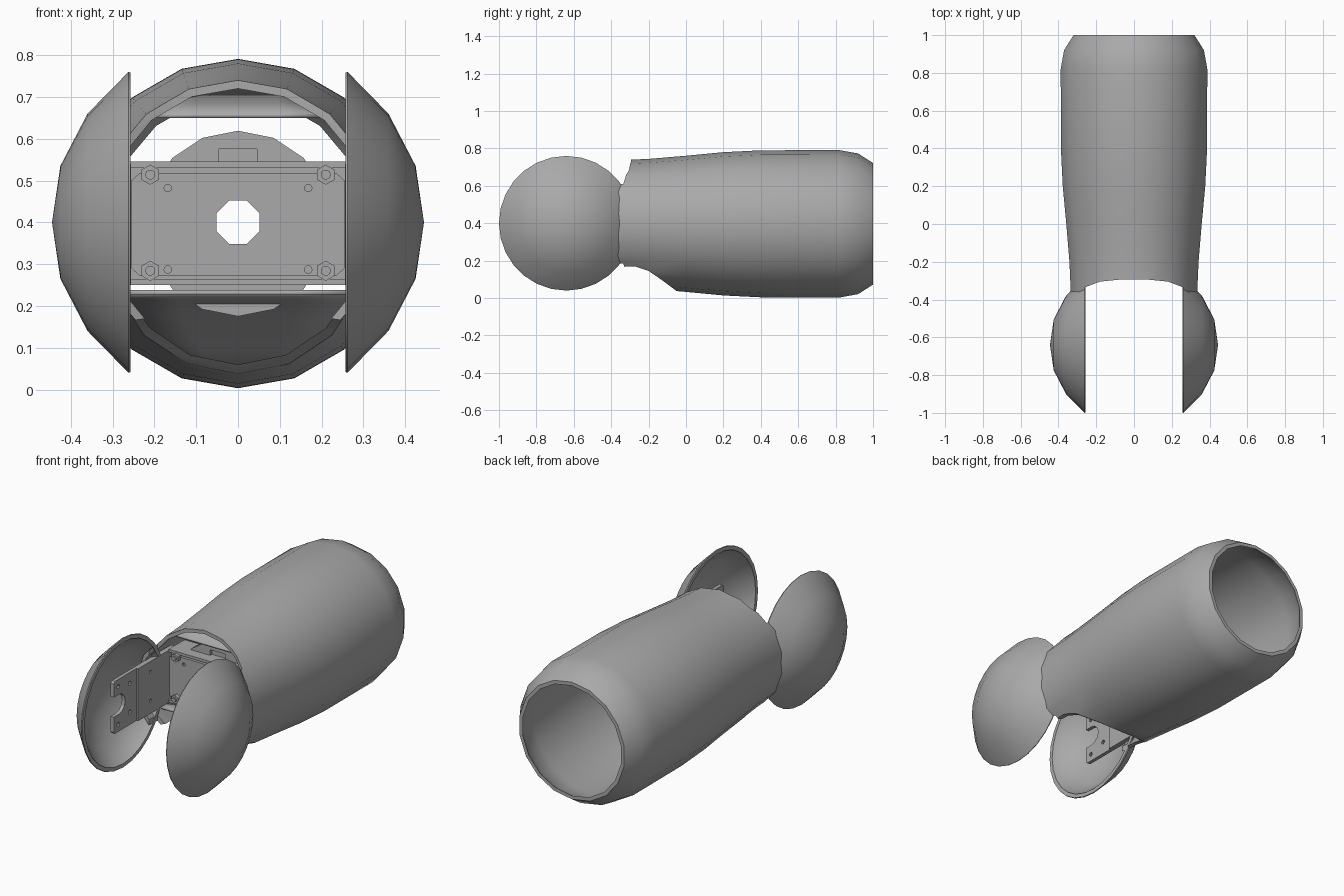
import bpy, bmesh, math
from mathutils import Matrix, Vector

cube = bpy.data.objects.get("Cube")
if cube:
    bpy.data.objects.remove(cube, do_unlink=True)

CZ = 0.397          # height of the sleeve axis
EAR_Y = -0.64       # centre of the ear domes

grey = bpy.data.materials.new("plain_grey")
grey.use_nodes = True
grey.diffuse_color = (0.4, 0.4, 0.4, 1)
grey.node_tree.nodes["Principled BSDF"].inputs["Base Color"].default_value = (0.4, 0.4, 0.4, 1)


def finish(name, bm, angle=30):
    bmesh.ops.remove_doubles(bm, verts=bm.verts, dist=0.0001)
    bmesh.ops.recalc_face_normals(bm, faces=bm.faces)
    mesh = bpy.data.meshes.new(name)
    bm.to_mesh(mesh)
    bm.free()
    mesh.materials.append(grey)
    ob = bpy.data.objects.new(name, mesh)
    bpy.context.collection.objects.link(ob)
    smooth(ob, angle)
    return ob


def smooth(ob, angle):
    bpy.ops.object.select_all(action='DESELECT')
    ob.select_set(True)
    bpy.context.view_layer.objects.active = ob
    bpy.ops.object.shade_smooth_by_angle(angle=math.radians(angle))


def lathe(name, profile, axis, centre, steps, closed=False, angle=30):
    """Spin (distance along axis, radius) points about the axis."""
    bm = bmesh.new()
    axis = Vector(axis)
    vs = [bm.verts.new(Vector(centre) + axis * t + Vector((0, 0, r))) for t, r in profile]
    edges = [bm.edges.new(p) for p in zip(vs, vs[1:])]
    if closed:
        edges.append(bm.edges.new((vs[-1], vs[0])))
    bmesh.ops.spin(bm, geom=vs + edges, cent=centre, axis=axis, angle=math.tau, steps=steps)
    return finish(name, bm, angle)


def prism(name, points, axis, lo, hi):
    """Extrude a polygon along x (points y,z), y (points x,z) or z (points x,y)."""
    def place(p, t):
        c = list(p)
        c.insert("xyz".index(axis), t)
        return c
    bm = bmesh.new()
    a = [bm.verts.new(place(p, lo)) for p in points]
    b = [bm.verts.new(place(p, hi)) for p in points]
    bm.faces.new(a)
    bm.faces.new(b[::-1])
    for i in range(len(a)):
        j = (i + 1) % len(a)
        bm.faces.new((a[i], a[j], b[j], b[i]))
    return finish(name, bm)


def ngon(u, v, r, n, turn=0.0):
    return [(u + r * math.cos(turn + math.tau * i / n),
             v + r * math.sin(turn + math.tau * i / n)) for i in range(n)]


def rect(u0, v0, u1, v1):
    return [(u0, v0), (u1, v0), (u1, v1), (u0, v1)]


def cut(ob, *cutters, angle=30):
    for c in cutters:
        mod = ob.modifiers.new("cut", 'BOOLEAN')
        mod.operation, mod.object, mod.solver = 'DIFFERENCE', c, 'EXACT'
        bpy.context.view_layer.objects.active = ob
        bpy.ops.object.modifier_apply(modifier=mod.name)
        bpy.data.objects.remove(c, do_unlink=True)
    smooth(ob, angle)


# Sleeve: hollow tapered tube, open at both ends
outer = [(-0.41, 0.338), (-0.2, 0.347), (0, 0.364), (0.2, 0.383), (0.4, 0.393),
         (0.82, 0.394), (0.92, 0.376), (1, 0.325)]
inner = [(t, r - 0.02) for t, r in reversed(outer)]
sleeve = lathe("sleeve", outer + inner, (0, 1, 0), (0, 0, CZ), 18, True, 40)
arch = [(-0.26, -1), (0.26, -1), (0.26, -0.335), (0.18, -0.305), (0.08, -0.295),
        (-0.08, -0.295), (-0.18, -0.305), (-0.26, -0.335)]
scoop = [(-0.6, -0.2), (-0.6, 0.15), (-0.37, 0.15), (-0.32, 0.17), (-0.27, 0.168),
         (-0.2, 0.145), (-0.12, 0.09), (-0.05, 0.037), (-0.03, -0.2)]
cut(sleeve, prism("arch_cutter", arch, 'z', -0.5, 1.5),
    prism("scoop_cutter", scoop, 'x', -1, 1), angle=40)


# Sloping webs inside the sleeve mouth, as wide as the bore allows
def web(name, path):
    bm = bmesh.new()
    rows = []
    for y, z, r in path:
        w = math.sqrt(r * r - (z - CZ) ** 2)
        rows.append([bm.verts.new((s * w, y, z)) for s in (-1, -0.5, 0, 0.5, 1)])
    for p, q in zip(rows, rows[1:]):
        for i in range(4):
            bm.faces.new((p[i], p[i + 1], q[i + 1], q[i]))
    ob = finish(name, bm)
    mod = ob.modifiers.new("thickness", 'SOLIDIFY')
    mod.thickness, mod.offset = 0.012, 0


web("upper_web", [(-0.28, 0.655, 0.335), (-0.1, 0.68, 0.345), (0.08, 0.735, 0.358)])
web("lower_web", [(-0.28, 0.232, 0.335), (-0.2, 0.222, 0.335), (-0.1, 0.17, 0.345),
                  (0, 0.1, 0.35), (0.08, 0.042, 0.36)])

# Ear domes: thin hollow caps facing outwards
for side, label in ((1, "left"), (-1, "right")):
    dome = [(0.445, 0), (0.425, 0.135), (0.36, 0.26), (0.262, 0.36), (0.257, 0.358),
            (0.257, 0.337), (0.265, 0.335), (0.345, 0.25), (0.405, 0.13), (0.425, 0)]
    lathe(label + "_ear", dome, (side, 0, 0), (0, EAR_Y, 0.4), 28, angle=40)

    # Bracket arm with a round notch in its free end
    notch = [(-0.665 + 0.055 * math.cos(a), 0.4 + 0.055 * math.sin(a))
             for a in (math.radians(d) for d in range(-90, 91, 30))]
    tip = [(-0.5, 0.25), (-0.7, 0.25), (-0.71, 0.26), (-0.71, 0.345)] + notch + \
          [(-0.71, 0.455), (-0.71, 0.53), (-0.7, 0.54), (-0.5, 0.54)]
    arm = prism(label + "_arm_tip", tip, 'x', side * 0.265, side * 0.285)
    cut(arm, *[prism("hole_cutter", ngon(y, z, 0.012, 10), 'x', side * 0.2, side * 0.3)
               for y, z in ((-0.67, 0.29), (-0.67, 0.5), (-0.57, 0.32), (-0.57, 0.48))])
    root = prism(label + "_arm_root", rect(-0.51, 0.25, -0.18, 0.54), 'x',
                 side * 0.256, side * 0.285)
    cut(root, *[prism("hole_cutter", ngon(-0.4, z, 0.01, 10), 'x', side * 0.2, side * 0.3)
                for z in (0.32, 0.48)])

# Cross plate with a central bore and four pilot holes
bevel = [(0.255, 0.29), (0.255, 0.5), (0.235, 0.518), (-0.235, 0.518), (-0.255, 0.5),
         (-0.255, 0.29), (-0.235, 0.272), (0.235, 0.272)]
face = prism("cross_plate", bevel, 'y', -0.235, -0.2)
back = prism("cross_plate_back", rect(-0.26, 0.25, 0.26, 0.545), 'y', -0.215, -0.18)
motor = prism("motor_mount", ngon(0, CZ, 0.222, 16, math.pi / 2), 'y', -0.18, -0.13)
for ob in (face, back, motor):
    cut(ob, prism("bore_cutter", ngon(0, 0.4, 0.056, 8, math.pi / 8), 'y', -0.5, 0))
cut(face, *[prism("pilot_cutter", ngon(x, z, 0.009, 10), 'y', -0.3, -0.22)
            for x in (-0.168, 0.168) for z in (0.287, 0.482)])
cut(motor, prism("slot_cutter", rect(-0.045, 0.52, 0.045, 0.576), 'y', -0.3, -0.165))

# Flanges along the plate edges, and hexagonal nuts with studs
for label, z0, z1 in (("upper", 0.53, 0.545), ("lower", 0.25, 0.265)):
    prism(label + "_flange", rect(-0.258, z0, 0.258, z1), 'y', -0.24, -0.1)
    for side in (-1, 1):
        z = 0.514 if label == "upper" else 0.284
        prism(label + "_nut", ngon(side * 0.21, z, 0.024, 6, math.pi / 6), 'y', -0.255, -0.2)
        prism(label + "_stud", ngon(side * 0.21, z, 0.012, 10), 'y', -0.265, -0.2)
